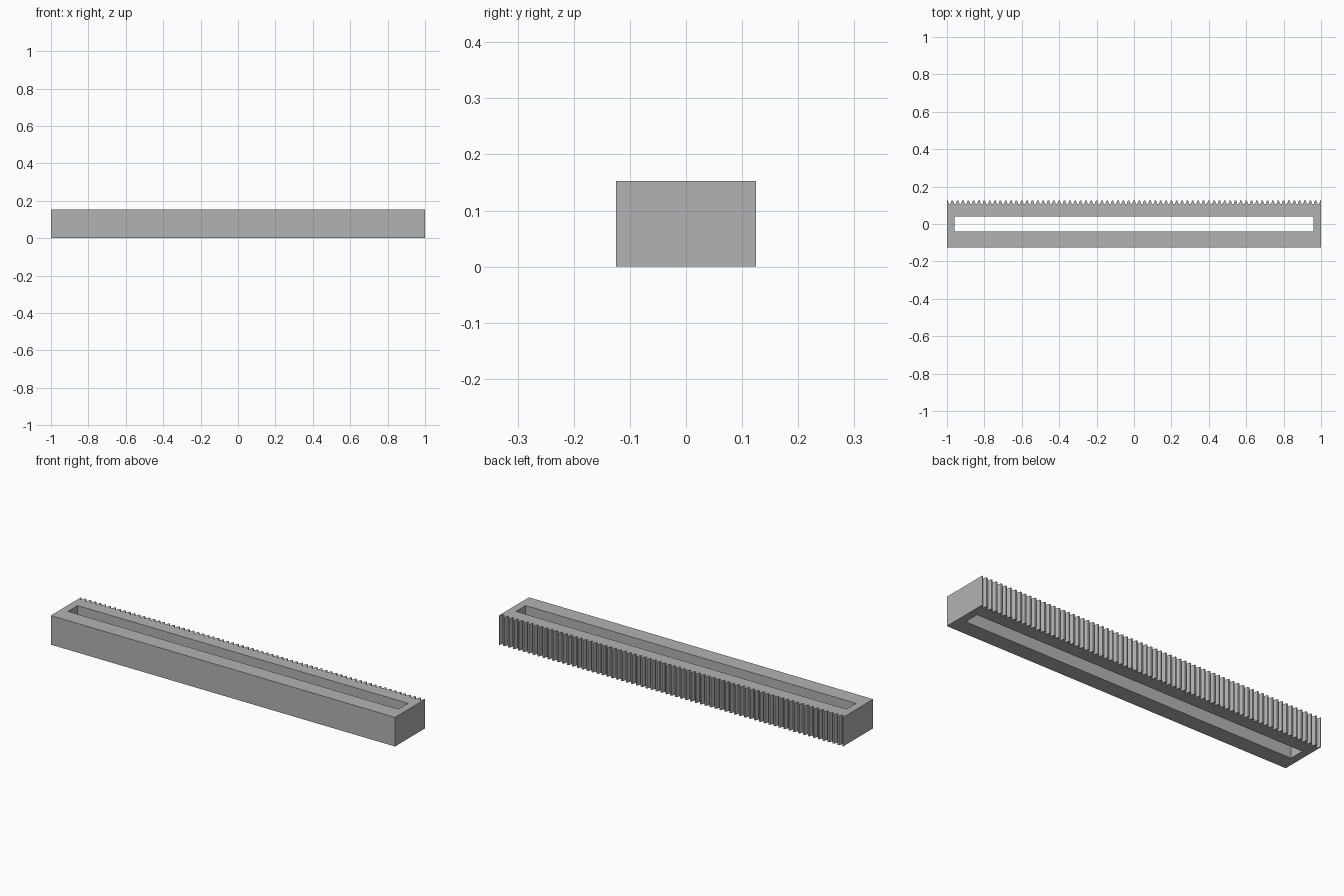
import bpy
import bmesh

L, FRONT, TIP, ROOT, H = 1.0, -0.125, 0.125, 0.106, 0.153
SLOT_X, SLOT_Y = 0.96, 0.04
PITCHES = 70

cube = bpy.data.objects.get("Cube")
if cube:
    bpy.data.objects.remove(cube, do_unlink=True)

# Single plain grey
grey = bpy.data.materials.new("plain_grey")
grey.use_nodes = True
colour = (0.45, 0.45, 0.45, 1.0)
grey.diffuse_color = colour
grey.node_tree.nodes["Principled BSDF"].inputs["Base Color"].default_value = colour


def tooth_edge():
    """Trapezoid teeth along the back edge, from +x to -x, ending on half teeth."""
    pitch = 2 * L / PITCHES
    points = [(L, TIP)]
    for i in range(PITCHES):
        x = L - i * pitch
        points += [(x - pitch * f, y) for f, y in
                   ((0.14, TIP), (0.36, ROOT), (0.64, ROOT), (0.86, TIP))]
    return points + [(-L, TIP)]


def prism(bm, loops):
    """Fill a flat outline with its holes, then raise it to full height."""
    edges = []
    for loop in loops:
        verts = [bm.verts.new((x, y, 0)) for x, y in loop]
        edges += [bm.edges.new((a, b)) for a, b in zip(verts, verts[1:] + verts[:1])]
    bmesh.ops.triangle_fill(bm, edges=edges, use_beauty=True, normal=(0, 0, 1))
    raised = bmesh.ops.extrude_face_region(bm, geom=bm.faces[:], use_keep_orig=True)
    top = [g for g in raised["geom"] if isinstance(g, bmesh.types.BMVert)]
    bmesh.ops.translate(bm, verts=top, vec=(0, 0, H))
    bmesh.ops.recalc_face_normals(bm, faces=bm.faces[:])


# Toothed bar with a long slot through it
outline = [(-L, FRONT), (L, FRONT)] + tooth_edge()
slot = [(-SLOT_X, -SLOT_Y), (-SLOT_X, SLOT_Y), (SLOT_X, SLOT_Y), (SLOT_X, -SLOT_Y)]
bm = bmesh.new()
prism(bm, [outline, slot])
mesh = bpy.data.meshes.new("toothed_rack")
bm.to_mesh(mesh)
bm.free()
mesh.materials.append(grey)
rack = bpy.data.objects.new("toothed_rack", mesh)
bpy.context.collection.objects.link(rack)
